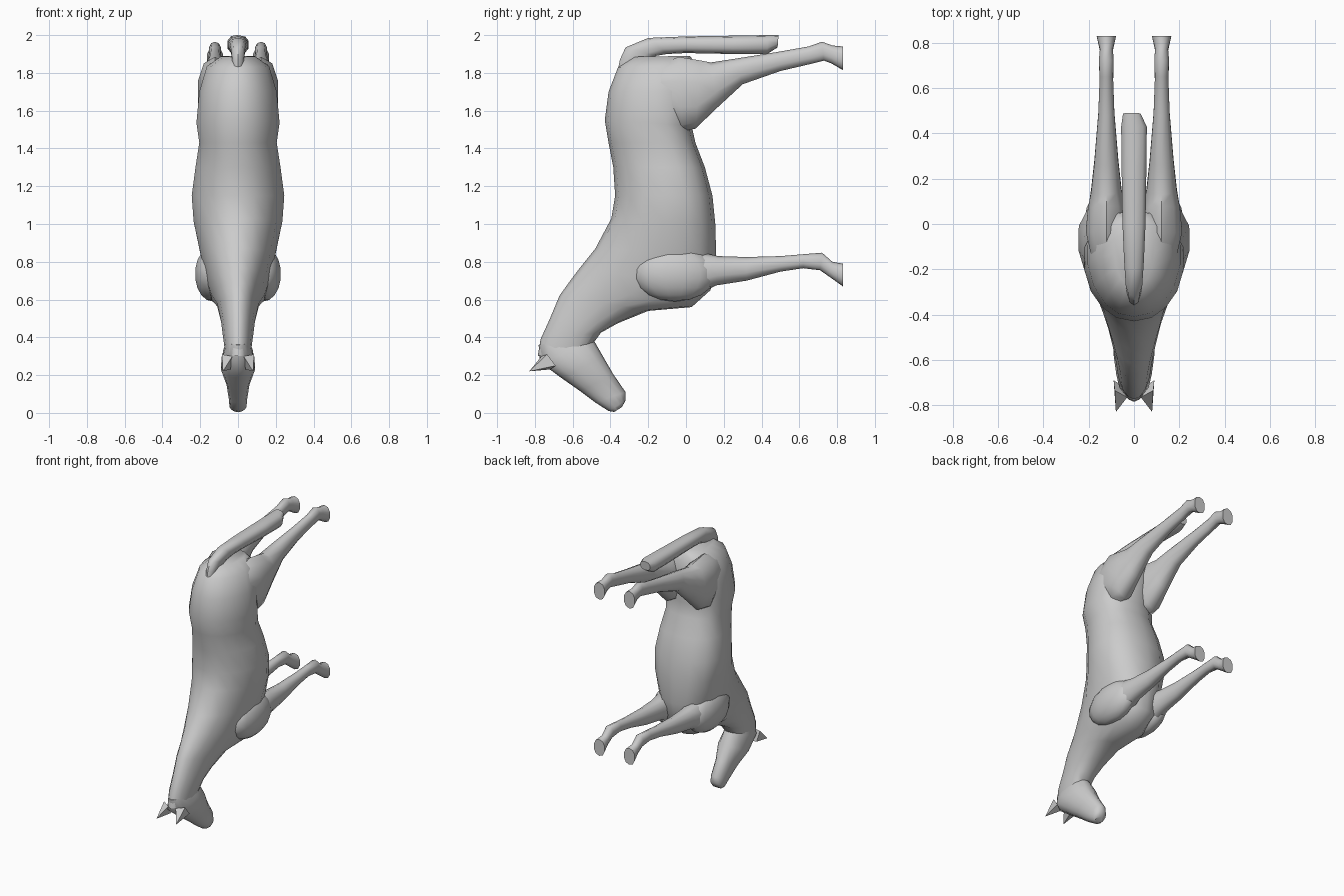
import bpy, bmesh, math
from mathutils import Vector


def loft(name, rings, sides=14, cx=0.0, egg=0.0, box=0.9):
    """Skin oval rings; ring = (y1, z1, y2, z2, half_width[, x offset])."""
    bm = bmesh.new()
    loops = []
    for r in rings:
        y1, z1, y2, z2, w = r[:5]
        x0 = cx + (r[5] if len(r) > 5 else 0)
        a, b = Vector((x0, y1, z1)), Vector((x0, y2, z2))
        loop = []
        for i in range(sides):
            t = 2 * math.pi * i / sides
            c, s = math.cos(t), math.sin(t)
            c2 = math.copysign(abs(c) ** box, c)
            s2 = math.copysign(abs(s) ** box, s) * (1 - egg * c)
            loop.append(bm.verts.new((a + b) / 2 + (a - b) / 2 * c2 + Vector((w * s2, 0, 0))))
        loops.append(loop)
    for l, m in zip(loops, loops[1:]):
        for i in range(sides):
            j = (i + 1) % sides
            bm.faces.new((l[i], l[j], m[j], m[i]))
    bm.faces.new(loops[0])
    bm.faces.new(loops[-1])
    return finish(name, bm)


def finish(name, bm):
    bmesh.ops.recalc_face_normals(bm, faces=bm.faces)
    me = bpy.data.meshes.new(name)
    bm.to_mesh(me)
    bm.free()
    ob = bpy.data.objects.new(name, me)
    bpy.context.collection.objects.link(ob)
    bpy.context.view_layer.objects.active = ob
    bpy.ops.object.select_all(action='DESELECT')
    ob.select_set(True)
    bpy.ops.object.shade_smooth_by_angle(angle=math.radians(50))
    return ob


# Trunk and neck, from rump to poll: back point, belly point, half width
loft("body_and_neck", [
    (-0.28, 1.885, 0.02, 1.89, 0.09),
    (-0.36, 1.83, 0.06, 1.84, 0.165),
    (-0.41, 1.70, 0.06, 1.70, 0.205),
    (-0.43, 1.55, 0.03, 1.52, 0.22),
    (-0.41, 1.43, 0.05, 1.43, 0.205),
    (-0.385, 1.30, 0.10, 1.30, 0.225),
    (-0.375, 1.15, 0.14, 1.15, 0.245),
    (-0.395, 1.03, 0.155, 1.00, 0.235),
    (-0.48, 0.87, 0.16, 0.83, 0.20),
    (-0.56, 0.77, 0.13, 0.65, 0.17),
    (-0.62, 0.69, 0.03, 0.56, 0.14),
    (-0.67, 0.62, -0.20, 0.54, 0.11),
    (-0.72, 0.50, -0.36, 0.475, 0.09),
    (-0.77, 0.39, -0.45, 0.425, 0.08),
    (-0.785, 0.30, -0.49, 0.37, 0.07),
], sides=16, egg=0.18)

# Head: forehead point, jaw point, half width
loft("head", [
    (-0.78, 0.36, -0.50, 0.40, 0.06),
    (-0.775, 0.27, -0.48, 0.37, 0.08),
    (-0.66, 0.185, -0.44, 0.30, 0.092),
    (-0.56, 0.115, -0.385, 0.205, 0.062),
    (-0.48, 0.055, -0.32, 0.11, 0.05),
    (-0.41, 0.01, -0.32, 0.065, 0.046),
    (-0.38, 0.005, -0.34, 0.03, 0.03),
])

# Tail folded over the rump
loft("tail", [
    (-0.36, 1.82, -0.24, 1.82, 0.025),
    (-0.35, 1.87, -0.20, 1.85, 0.032),
    (-0.32, 1.935, -0.16, 1.89, 0.038),
    (-0.20, 1.985, -0.10, 1.90, 0.045),
    (0.00, 1.993, 0.00, 1.905, 0.053),
    (0.25, 1.997, 0.25, 1.90, 0.057),
    (0.43, 2.00, 0.43, 1.90, 0.059),
    (0.49, 2.00, 0.485, 1.935, 0.04, -0.01),
], sides=10, box=0.8)

HIND = [
    (-0.14, 1.84, -0.14, 1.56, 0.07),
    (-0.04, 1.885, -0.02, 1.49, 0.095),
    (0.08, 1.865, 0.05, 1.505, 0.085),
    (0.13, 1.855, 0.17, 1.62, 0.07),
    (0.26, 1.875, 0.30, 1.74, 0.055),
    (0.48, 1.91, 0.50, 1.81, 0.037),
    (0.65, 1.94, 0.65, 1.845, 0.031),
    (0.72, 1.965, 0.73, 1.865, 0.034),
    (0.775, 1.945, 0.77, 1.85, 0.03),
    (0.83, 1.94, 0.83, 1.815, 0.045),
]
FORE = [
    (-0.02, 0.83, -0.02, 0.63, 0.08),
    (0.10, 0.845, 0.10, 0.645, 0.072),
    (0.17, 0.83, 0.16, 0.675, 0.06),
    (0.32, 0.825, 0.32, 0.70, 0.046),
    (0.50, 0.83, 0.50, 0.748, 0.036),
    (0.62, 0.84, 0.62, 0.766, 0.031),
    (0.72, 0.848, 0.71, 0.755, 0.034),
    (0.775, 0.80, 0.76, 0.72, 0.03),
    (0.83, 0.79, 0.83, 0.67, 0.045),
]
for side, s in (("right", 1), ("left", -1)):
    loft(side + "_hind_leg", HIND, sides=10, cx=0.122 * s)
    loft(side + "_front_leg", FORE, sides=10, cx=0.122 * s)

    # Shoulder muscle: a flattened ball
    bm = bmesh.new()
    bmesh.ops.create_uvsphere(bm, u_segments=14, v_segments=9, radius=1)
    for v in bm.verts:
        v.co = Vector((0.135 * s + v.co.x * 0.095, -0.06 + v.co.y * 0.22, 0.735 + v.co.z * 0.145))
    finish(side + "_shoulder", bm)

    # Pointed ear
    bm = bmesh.new()
    base = [bm.verts.new(p) for p in ((0.03 * s, -0.765, 0.30), (0.085 * s, -0.735, 0.31),
                                      (0.09 * s, -0.69, 0.25), (0.04 * s, -0.72, 0.23))]
    tip = bm.verts.new((0.08 * s, -0.83, 0.22))
    bm.faces.new(base)
    for i in range(4):
        bm.faces.new((base[i], base[(i + 1) % 4], tip))
    finish(side + "_ear", bm)
